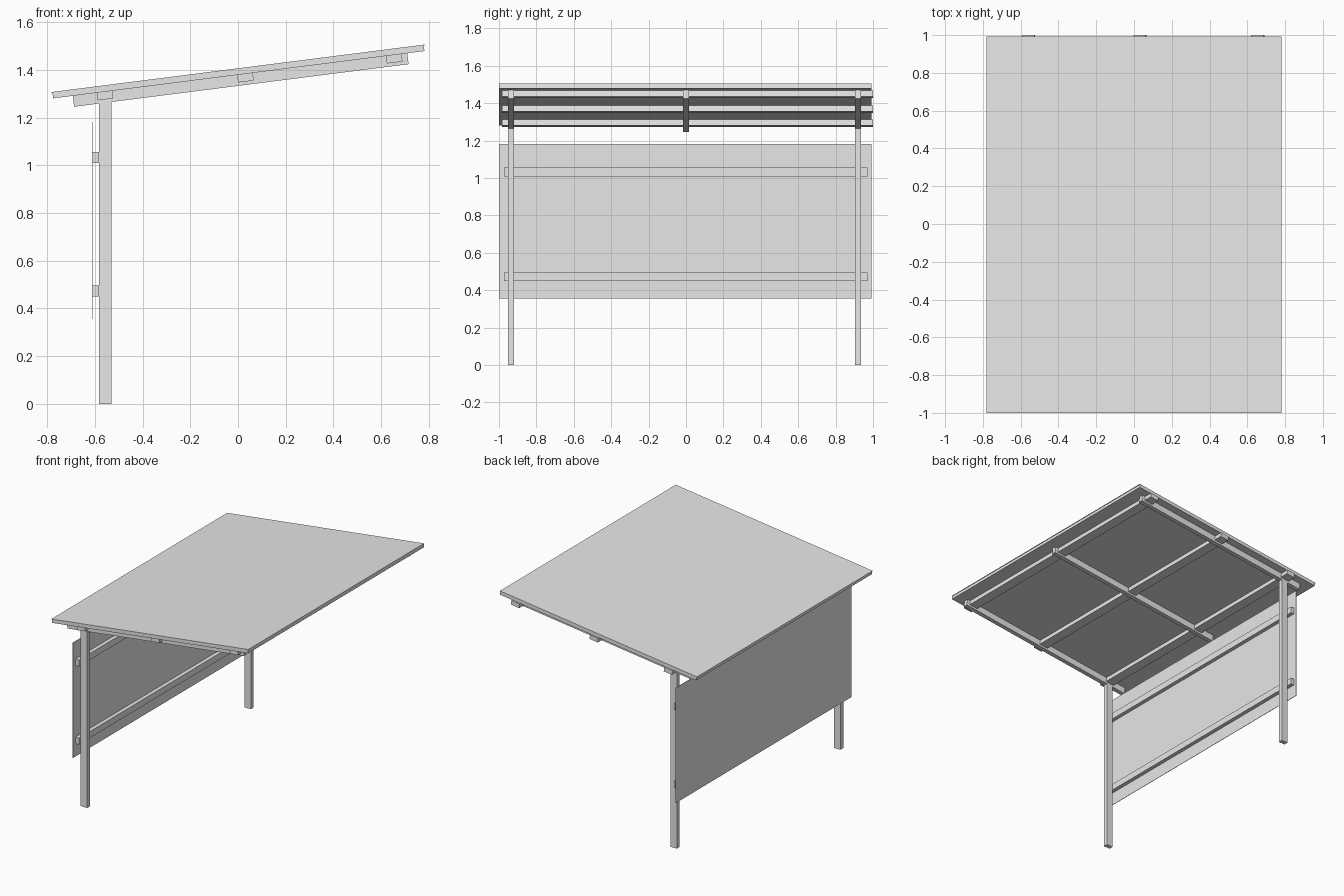
import bpy
import math
from mathutils import Matrix, Vector

if "Cube" in bpy.data.objects:
    bpy.data.objects.remove(bpy.data.objects["Cube"], do_unlink=True)

grey = bpy.data.materials.new("light_grey")
grey.use_nodes = True
grey.diffuse_color = (0.8, 0.8, 0.8, 1)
grey.node_tree.nodes["Principled BSDF"].inputs["Base Color"].default_value = (0.8, 0.8, 0.8, 1)

# Roof plane: local origin at the middle of its top surface
PITCH = math.atan(0.1273)
roof_frame = Matrix.Translation((0, 0, 1.407)) @ Matrix.Rotation(-PITCH, 4, 'Y')
THICK = 0.027


def box(name, x, y, z, frame=Matrix()):
    """Box between the given limits, placed in a frame."""
    bpy.ops.mesh.primitive_cube_add(size=1)
    ob = bpy.context.object
    ob.name = name
    centre = Vector((sum(x), sum(y), sum(z))) / 2
    size = (x[1] - x[0], y[1] - y[0], z[1] - z[0])
    ob.data.transform(frame @ Matrix.Translation(centre) @ Matrix.Diagonal((*size, 1)))
    ob.data.materials.append(grey)
    return ob


# Roof board with a thin sheet over it
box("roof_board", (-0.785, 0.785), (-1, 0.993), (-THICK, -0.004), roof_frame)
box("roof_sheet", (-0.788, 0.788), (-1, 0.993), (-0.004, 0), roof_frame)

# Purlins along the roof, just under the board
for name, x in (("low", -0.568), ("middle", 0.026), ("high", 0.655)):
    box("purlin_" + name, (x - 0.033, x + 0.033), (-0.983, 1),
        (-THICK - 0.032, -THICK), roof_frame)

# Sloping beams, deeper than the purlins
for name, y in (("front", -0.936), ("middle", 0), ("back", 0.92)):
    box("beam_" + name, (-0.702, 0.712), (y - 0.016, y + 0.016),
        (-THICK - 0.046, -THICK), roof_frame)

# Posts, ending inside the beams
for name, y in (("front", -0.936), ("back", 0.92)):
    box("post_" + name, (-0.582, -0.531), (y - 0.016, y + 0.016), (0, 1.29))

# Side panel carried on two rails
for name, z in (("lower", 0.472), ("upper", 1.032)):
    box("rail_" + name, (-0.61, -0.582), (-0.973, 0.97), (z - 0.023, z + 0.023))
box("side_panel", (-0.613, -0.61), (-1, 0.993), (0.356, 1.182))
